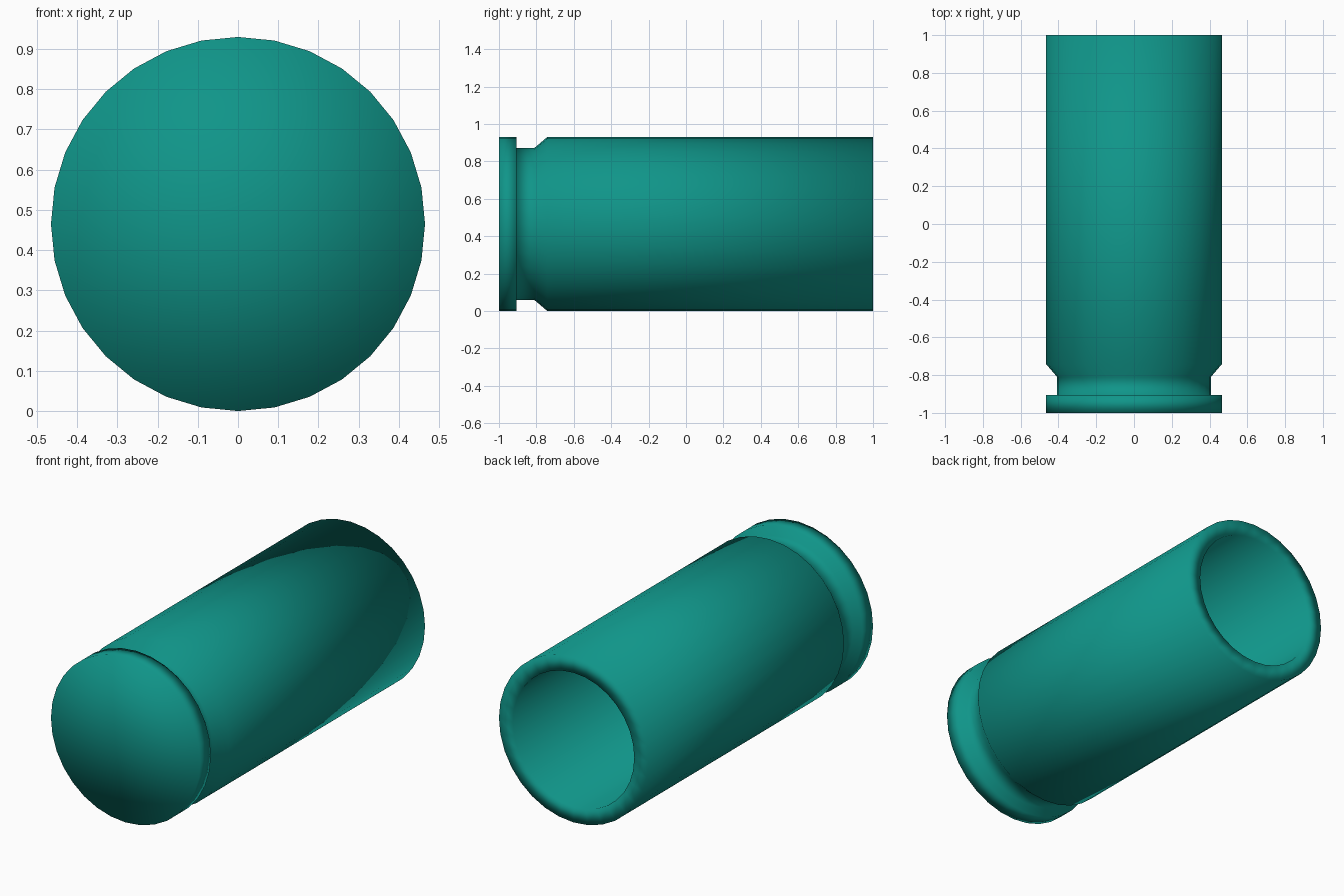
import bpy
import bmesh
from math import cos, sin, tau

if "Cube" in bpy.data.objects:
    bpy.data.objects.remove(bpy.data.objects["Cube"])

SIDES = 32
R = 0.465      # outer radius, also height of the axis

# Half profile as (radius, y): closed base, rim, groove, taper, wall, lip, bore
profile = [
    (0, -1.0), (R, -1.0), (R, -0.905),
    (0.407, -0.905), (0.407, -0.81), (R, -0.742),
    (R, 1.0), (0.378, 1.0), (0.378, -0.72), (0, -0.72),
]


def ring(bm, radius, y):
    """One vertex on the axis, or a full circle around it."""
    if radius == 0:
        return [bm.verts.new((0, y, R))]
    return [bm.verts.new((radius * sin(tau * i / SIDES), y,
                          R + radius * cos(tau * i / SIDES)))
            for i in range(SIDES)]


def bridge(bm, a, b):
    """Join neighbouring rings with quads, or with a fan at the axis."""
    for i in range(SIDES):
        j = (i + 1) % SIDES
        if len(a) == 1:
            bm.faces.new((a[0], b[j], b[i]))
        elif len(b) == 1:
            bm.faces.new((a[i], a[j], b[0]))
        else:
            bm.faces.new((a[i], a[j], b[j], b[i]))


# Hollow cylindrical casing
bm = bmesh.new()
rings = [ring(bm, r, y) for r, y in profile]
for a, b in zip(rings, rings[1:]):
    bridge(bm, a, b)
bmesh.ops.recalc_face_normals(bm, faces=bm.faces)
for face in bm.faces:
    face.smooth = True

mesh = bpy.data.meshes.new("casing")
bm.to_mesh(mesh)
bm.free()
casing = bpy.data.objects.new("casing", mesh)
bpy.context.collection.objects.link(casing)

# Teal colour
teal = bpy.data.materials.new("teal")
teal.diffuse_color = (0.005, 0.30, 0.25, 1)
teal.use_nodes = True
teal.node_tree.nodes["Principled BSDF"].inputs["Base Color"].default_value = teal.diffuse_color
mesh.materials.append(teal)
